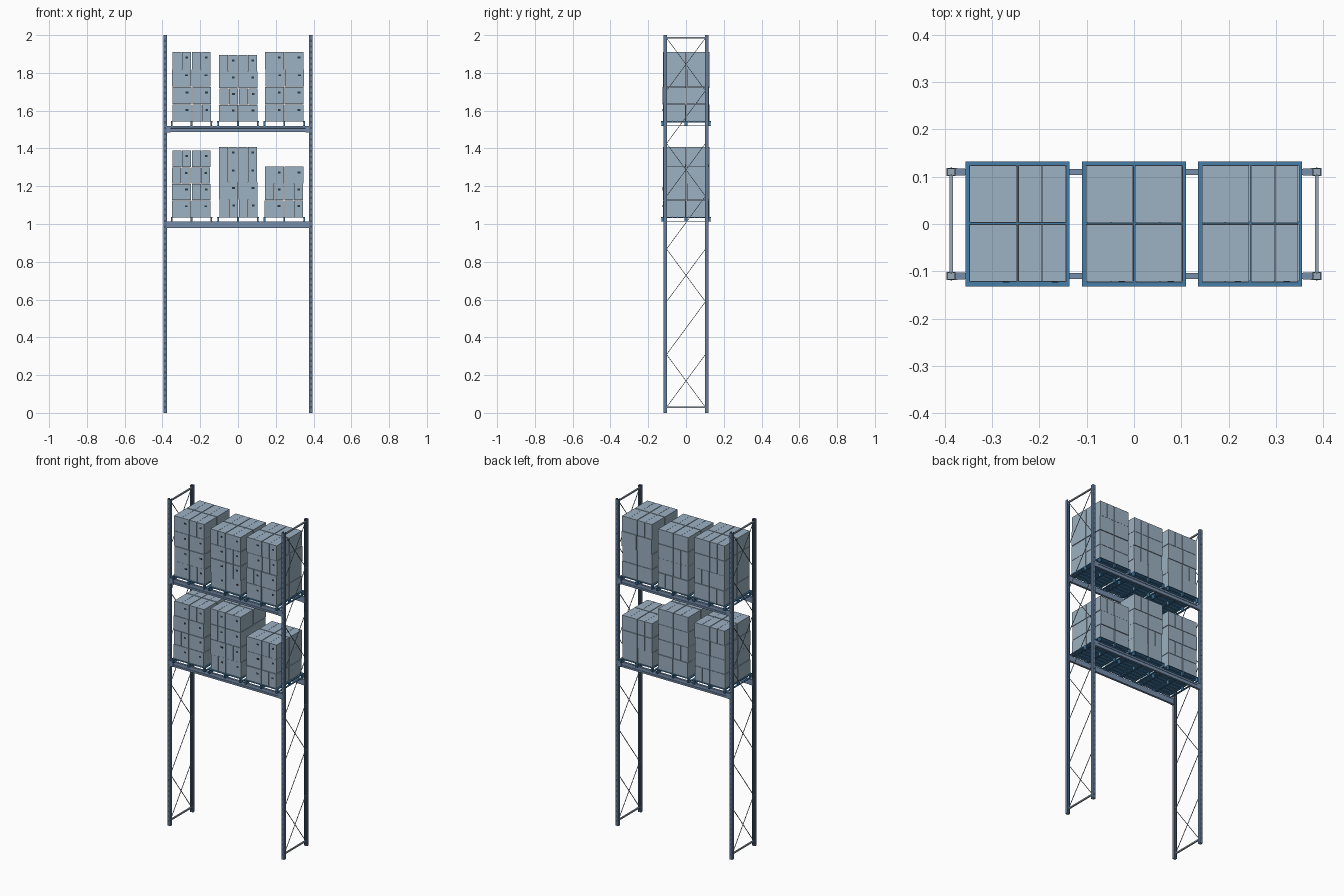
import bpy, bmesh, math, random
from mathutils import Matrix, Vector

if "Cube" in bpy.data.objects:
    bpy.data.objects.remove(bpy.data.objects["Cube"])

random.seed(4)


def material(name, rgb):
    m = bpy.data.materials.new(name)
    m.diffuse_color = (*rgb, 1)
    m.use_nodes = True
    m.node_tree.nodes["Principled BSDF"].inputs["Base Color"].default_value = m.diffuse_color
    return m


UPRIGHT = material("dark_blue_steel", (0.13, 0.21, 0.33))
STEEL = material("blue_steel", (0.18, 0.27, 0.41))
GALVANISED = material("galvanised_steel", (0.33, 0.40, 0.46))
PALLET = material("blue_pallet", (0.06, 0.21, 0.40))
CARTON = material("grey_blue_carton", (0.335, 0.44, 0.54))
DARK = material("dark_mark", (0.03, 0.04, 0.05))


def box(bm, x0, x1, y0, y1, z0, z1, mat=0):
    m = Matrix.Translation(((x0 + x1) / 2, (y0 + y1) / 2, (z0 + z1) / 2))
    m = m @ Matrix.Diagonal((abs(x1 - x0), abs(y1 - y0), abs(z1 - z0), 1))
    verts = bmesh.ops.create_cube(bm, size=1, matrix=m)["verts"]
    for f in {f for v in verts for f in v.link_faces}:
        f.material_index = mat


def bar(bm, a, b, w):
    # square rod between two points
    a, b = Vector(a), Vector(b)
    d = b - a
    m = Matrix.Translation((a + b) / 2) @ d.to_track_quat('Z', 'X').to_matrix().to_4x4()
    bmesh.ops.create_cube(bm, size=1, matrix=m @ Matrix.Diagonal((w, w, d.length, 1)))


def prism(bm, pts, offset):
    # closed outline swept along a vector
    f = bm.faces.new([bm.verts.new(p) for p in pts])
    ext = bmesh.ops.extrude_face_region(bm, geom=[f])["geom"]
    bmesh.ops.translate(bm, vec=offset, verts=[g for g in ext if isinstance(g, bmesh.types.BMVert)])
    bmesh.ops.recalc_face_normals(bm, faces=bm.faces)


def finish(bm, name, *mats):
    me = bpy.data.meshes.new(name)
    bm.to_mesh(me)
    bm.free()
    for m in mats:
        me.materials.append(m)
    ob = bpy.data.objects.new(name, me)
    bpy.context.collection.objects.link(ob)
    return ob


PX, PY = 0.386, 0.110          # upright centres
SIDES = ((-1, "left"), (1, "right"))
ENDS = ((-1, "front"), (1, "back"))

# Uprights: C channels open towards the middle of the frame, slotted outside
for sx, xn in SIDES:
    for sy, yn in ENDS:
        bm = bmesh.new()
        hw, o, i, t = 0.0095, 0.0085, -0.0085, 0.0025
        prof = [(-hw, o), (hw, o), (hw, i), (hw - 0.006, i), (hw - 0.006, i + t), (hw - t, i + t),
                (hw - t, o - t), (-hw + t, o - t), (-hw + t, i + t), (-hw + 0.006, i + t),
                (-hw + 0.006, i), (-hw, i)]
        prism(bm, [(sx * PX + x, sy * (PY + y), 0) for x, y in prof], (0, 0, 2))
        for k in range(64):
            z = 0.03 + k * 0.0308
            y = sy * (PY + o)
            box(bm, sx * PX - 0.002, sx * PX + 0.002, y - 0.0003, y + 0.0003, z - 0.006, z + 0.006, 1)
        # foot plate inside the channel
        box(bm, sx * PX - hw + t, sx * PX + hw - t, sy * (PY + i), sy * (PY + o - t), 0, 0.003, 2)
        finish(bm, f"{xn}_{yn}_upright", UPRIGHT, DARK, GALVANISED)

    # Frame bracing: crossed and single diagonals alternate
    bm = bmesh.new()
    x, r, z0, step = sx * PX, 0.103, 0.03, 1.955 / 7
    for z in (z0, 1.985):
        box(bm, x - 0.004, x + 0.004, -r, r, z - 0.004, z + 0.004)
    for k in range(7):
        lo, hi = z0 + k * step, z0 + (k + 1) * step
        bar(bm, (x, -r, lo), (x, r, hi), 0.003)
        if k % 2 == 0:
            bar(bm, (x, r, lo), (x, -r, hi), 0.003)
    finish(bm, f"{xn}_frame_bracing", GALVANISED)

LEVELS = (("lower", 1.012), ("upper", 1.518))

# Beams with a grooved outer face and end connectors
for ln, top in LEVELS:
    for sy, yn in ENDS:
        bm = bmesh.new()
        a, b, g = -0.0065, 0.0065, 0.0045
        prof = [(a, 0), (b, 0), (b, -0.011), (g, -0.012), (g, -0.020), (b, -0.021), (b, -0.032), (a, -0.032)]
        prism(bm, [(-0.374, sy * (PY + y), top + z) for y, z in prof], (0.748, 0, 0))
        finish(bm, f"{ln}_{yn}_beam", STEEL)
        bm = bmesh.new()
        for s, _ in SIDES:
            box(bm, s * 0.3765, s * 0.3725, sy * 0.102, sy * 0.1183, top - 0.034, top + 0.002)
            box(bm, s * 0.3725, s * 0.357, sy * 0.1025, sy * 0.1175, top - 0.033, top + 0.001)
        finish(bm, f"{ln}_{yn}_beam_connectors", STEEL)


def pallet(name, cx, z):
    bm = bmesh.new()
    hx, hy = 0.110, 0.132
    cols, rows = (-hx + 0.005, 0, hx - 0.005), (-hy + 0.009, 0, hy - 0.009)
    # bottom runners, stringers and blocks
    for x in cols:
        box(bm, cx + x - 0.005, cx + x + 0.005, -hy, hy, z, z + 0.004)
        box(bm, cx + x - 0.005, cx + x + 0.005, -hy, hy, z + 0.020, z + 0.0235)
        for y in rows:
            box(bm, cx + x - 0.0045, cx + x + 0.0045, y - 0.008, y + 0.008, z + 0.004, z + 0.020)
    # deck boards
    n = 9
    pitch = 2 * hy / n
    for k in range(n):
        y0 = -hy + k * pitch
        box(bm, cx - hx, cx + hx, y0 + (0.0015 if k else 0), y0 + pitch - (0.0015 if k < n - 1 else 0),
            z + 0.0235, z + 0.026)
    finish(bm, name, PALLET)


def carton_stack(name, cx, z, layers, h):
    # two by two cartons per layer, each with a centre seam and a front mark
    bm = bmesh.new()
    w, d, gap = 0.0995, 0.1205, 0.002
    for k in range(layers):
        last = k == layers - 1
        jx = 0 if last else random.uniform(-0.003, 0.003)
        jy = 0 if last else random.uniform(-0.002, 0.002)
        z0, z1 = z + k * h, z + (k + 1) * h - (0 if last else 0.0018)
        for sx in (-1, 1):
            for sy in (-1, 1):
                x, y = cx + jx + sx * (w / 2 + gap), jy + 0.001 + sy * (d / 2 + gap)
                for s in (-1, 1):
                    box(bm, x + s * 0.0005, x + s * w / 2, y - d / 2, y + d / 2, z0, z1)
                if sy < 0:
                    box(bm, x + 0.019, x + 0.033, y - d / 2 - 0.0005, y - d / 2 + 0.001,
                        z1 - 0.035, z1 - 0.025, 1)
    finish(bm, name, CARTON, DARK)


# Loads on each level: layer count and carton height
LOADS = {"lower": ((4, 0.0878), (4, 0.0925), (3, 0.0885)),
         "upper": ((4, 0.0917), (4, 0.0880), (4, 0.0917))}
for ln, top in LEVELS:
    for (layers, h), cx, n in zip(LOADS[ln], (-0.246, 0.0, 0.245), ("left", "middle", "right")):
        pallet(f"{ln}_{n}_pallet", cx, top)
        carton_stack(f"{ln}_{n}_cartons", cx, top + 0.026, layers, h)
